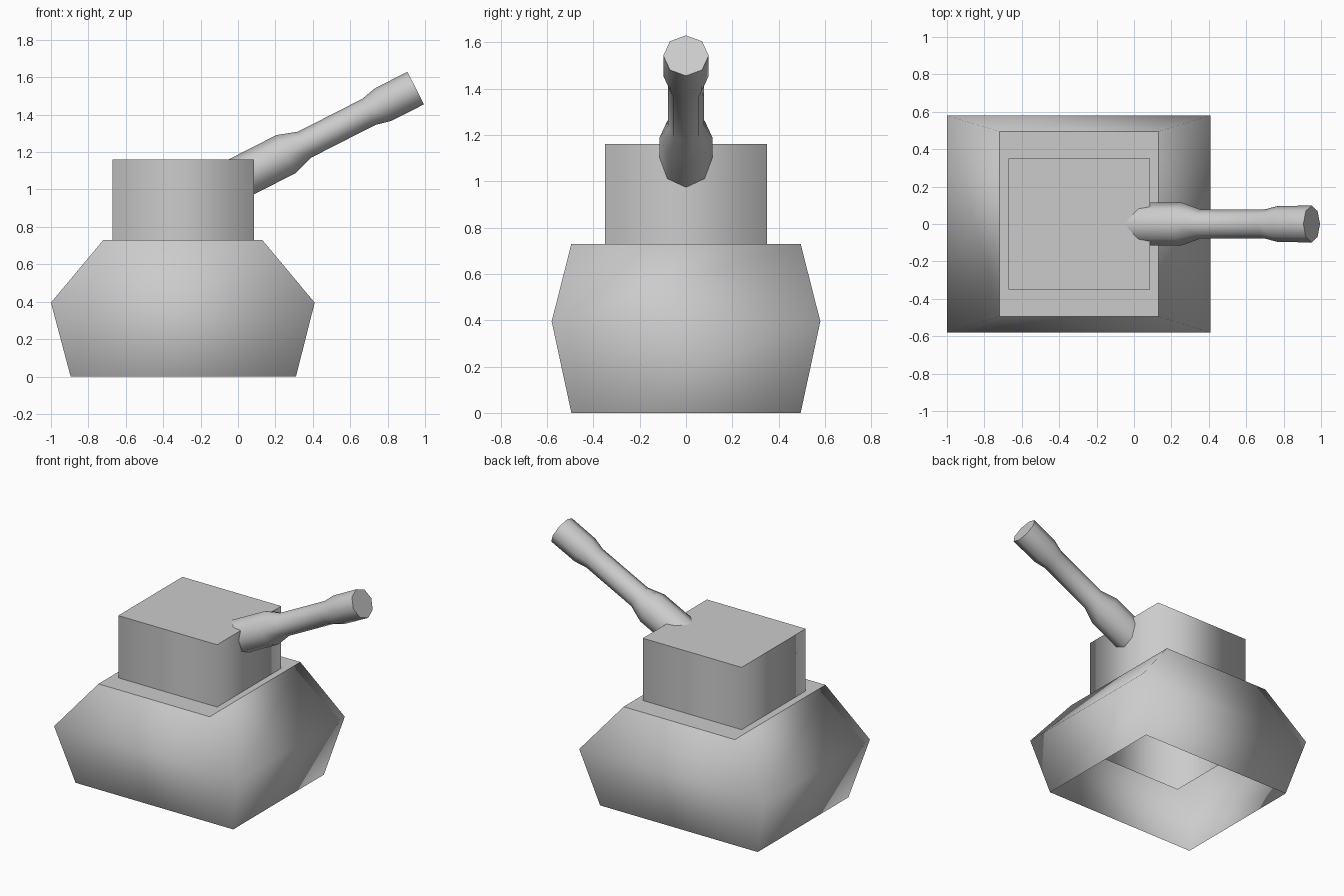
import bpy, bmesh, math
from mathutils import Vector

if "Cube" in bpy.data.objects:
    bpy.data.objects.remove(bpy.data.objects["Cube"])


def loft(name, rings, cap_end=True):
    """Skin a list of rings; smooth sides, sharp flat cap on the last ring, open start."""
    bm = bmesh.new()
    loops = [[bm.verts.new(p) for p in ring] for ring in rings]
    n = len(loops[0])
    for a, b in zip(loops, loops[1:]):
        for i in range(n):
            j = (i + 1) % n
            bm.faces.new((a[i], a[j], b[j], b[i])).smooth = True
    if cap_end:
        cap = bm.faces.new(loops[-1])
        for e in cap.edges:
            e.smooth = False
    mesh = bpy.data.meshes.new(name)
    bm.to_mesh(mesh)
    bm.free()
    obj = bpy.data.objects.new(name, mesh)
    bpy.context.collection.objects.link(obj)
    return obj


def rect(x0, x1, y, z):
    return [(x0, -y, z), (x1, -y, z), (x1, y, z), (x0, y, z)]


# Hull: flared box, open underneath
loft("hull", [rect(-0.895, 0.31, 0.495, 0),
              rect(-1.0, 0.41, 0.58, 0.395),
              rect(-0.72, 0.13, 0.495, 0.73)])

# Turret: box that reaches down inside the hull
loft("turret", [rect(-0.67, 0.085, 0.35, 0.32),
                rect(-0.67, 0.085, 0.35, 1.16)])

# Barrel: eight-sided tube along a tilted axis, (distance back from muzzle, radius)
profile = [(1.20, 0.114), (0.778, 0.114), (0.667, 0.078),
           (0.281, 0.078), (0.199, 0.097), (0.0, 0.098)]
tilt = math.radians(27)
axis = Vector((math.cos(tilt), 0, math.sin(tilt)))
up = Vector((-math.sin(tilt), 0, math.cos(tilt)))
side = Vector((0, 1, 0))
muzzle = Vector((0.95, 0, 1.5425))
rings = []
for dist, r in profile:
    centre = muzzle - axis * dist
    rings.append([centre + r * (math.cos(a) * side + math.sin(a) * up)
                  for a in (i * math.pi / 4 for i in range(8))])
loft("barrel", rings)
